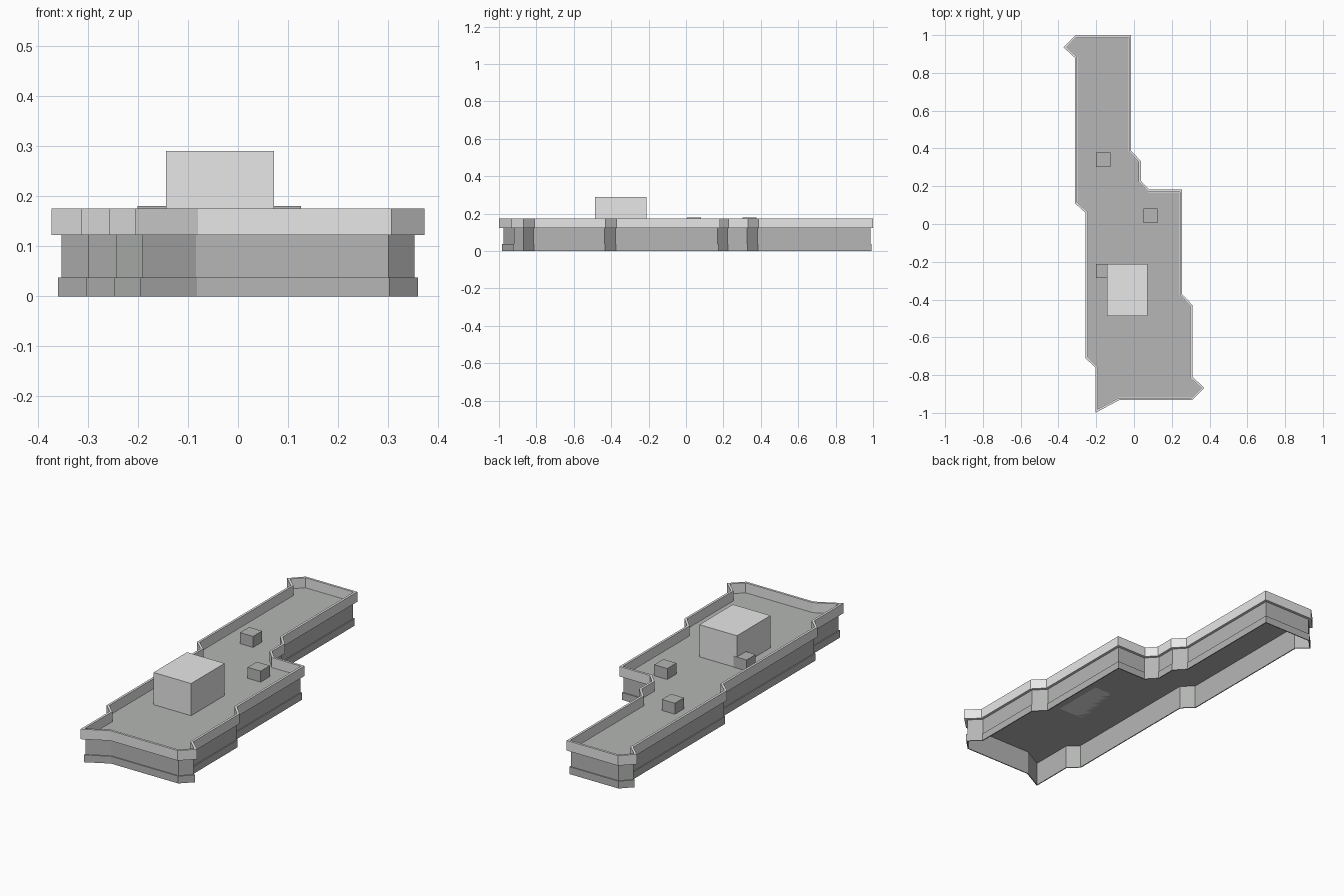
import bpy
import bmesh
from mathutils import Vector

cube = bpy.data.objects.get("Cube")
if cube:
    bpy.data.objects.remove(cube, do_unlink=True)


def material(name, rgb):
    mat = bpy.data.materials.new(name)
    mat.use_nodes = True
    color = (*rgb, 1.0)
    mat.diffuse_color = color
    mat.node_tree.nodes["Principled BSDF"].inputs["Base Color"].default_value = color
    return mat


light_grey = material("light grey", (0.8, 0.8, 0.8))
mid_grey = material("mid grey", (0.46, 0.47, 0.46))

# Outer edge of the parapet in plan, clockwise from the back
OUTLINE = [Vector(p) for p in (
    (-0.31, 1.0), (-0.015, 1.0), (-0.015, 0.388), (0.037, 0.332),
    (0.037, 0.228), (0.08, 0.182), (0.255, 0.182), (0.255, -0.372),
    (0.31, -0.43), (0.31, -0.81), (0.373, -0.868), (0.307, -0.933),
    (-0.08, -0.933), (-0.205, -1.0), (-0.205, -0.76), (-0.257, -0.71),
    (-0.257, 0.06), (-0.313, 0.11), (-0.313, 0.88), (-0.373, 0.935))]


def inset(points, dist):
    """Move every edge of a clockwise outline inwards with mitred corners."""
    result = []
    for i, p in enumerate(points):
        before = (p - points[i - 1]).normalized()
        after = (points[(i + 1) % len(points)] - p).normalized()
        n1 = Vector((before.y, -before.x))
        n2 = Vector((after.y, -after.x))
        result.append(p + (n1 + n2) * dist / (1 + n1.dot(n2)))
    return result


def finish(name, bm, mat):
    mesh = bpy.data.meshes.new(name)
    bm.to_mesh(mesh)
    bm.free()
    mesh.materials.append(mat)
    obj = bpy.data.objects.new(name, mesh)
    bpy.context.collection.objects.link(obj)


def sweep(name, section, mat, cap=False):
    """Run a section of (inset, height) pairs around the outline."""
    bm = bmesh.new()
    loops = [[bm.verts.new((p.x, p.y, z)) for p in inset(OUTLINE, d)]
             for d, z in section]
    count = len(OUTLINE)
    for low, high in zip(loops, loops[1:]):
        for i in range(count):
            j = (i + 1) % count
            bm.faces.new((low[j], low[i], high[i], high[j]))
    if cap:
        bm.faces.new(loops[-1][::-1])
    finish(name, bm, mat)


def block(name, x, y, top, size_x, size_y, mat):
    bm = bmesh.new()
    bmesh.ops.create_cube(bm, size=1)
    height = top - DECK
    bmesh.ops.scale(bm, vec=(size_x, size_y, height), verts=bm.verts)
    bmesh.ops.translate(bm, vec=(x, y, DECK + height / 2), verts=bm.verts)
    finish(name, bm, mat)


DECK = 0.123
PLINTH_TOP = 0.038
PARAPET_TOP = 0.175

# Shell that is open underneath and closed by the roof deck
sweep("wall_and_deck", [(0.014, 0), (0.014, DECK)], mid_grey, cap=True)
sweep("plinth", [(0.014, 0), (0.009, 0), (0.009, PLINTH_TOP), (0.014, PLINTH_TOP)], mid_grey)
sweep("parapet", [(0.014, DECK), (0, DECK), (0, PARAPET_TOP),
                  (0.012, PARAPET_TOP), (0.012, DECK)], light_grey)

# Roof structures
block("roof_house", -0.036, -0.35, 0.29, 0.216, 0.275, light_grey)
for index, (x, y) in enumerate([(-0.163, 0.34), (0.088, 0.044), (-0.163, -0.248)]):
    block(f"roof_vent_{index + 1}", x, y, 0.18, 0.075, 0.075, mid_grey)
